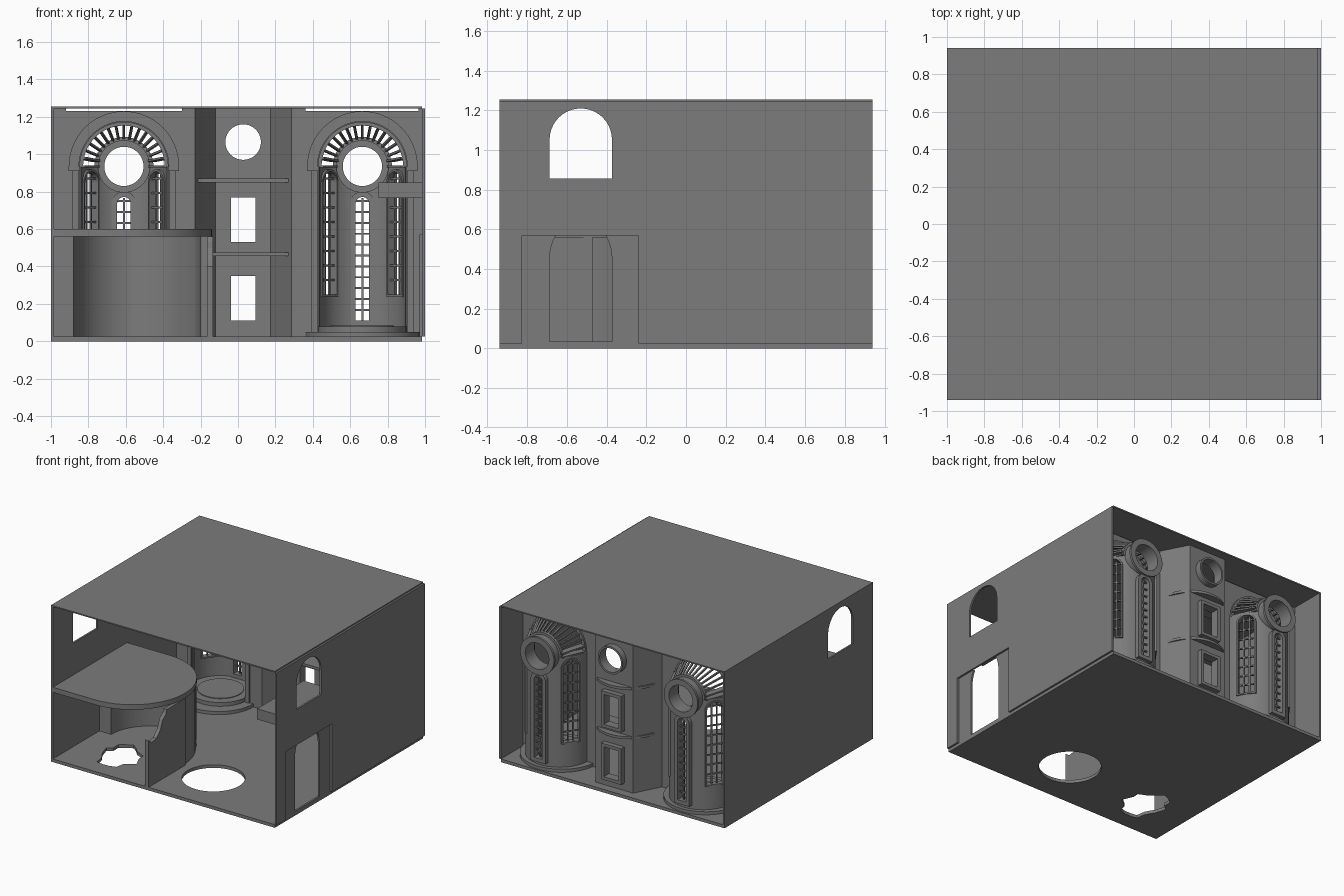
import bpy, bmesh, math, random
from math import sin, cos, pi
from mathutils import Matrix, Vector

cube = bpy.data.objects.get("Cube")
if cube:
    bpy.data.objects.remove(cube)

stone = bpy.data.materials.new("grey stone")
stone.use_nodes = True
GREY = (0.2, 0.2, 0.2, 1)
stone.diffuse_color = GREY
stone.node_tree.nodes["Principled BSDF"].inputs["Base Color"].default_value = GREY

PLANES = {"xy": lambda a, b, d: (a, b, d),
          "xz": lambda a, b, d: (a, d, b),
          "yz": lambda a, b, d: (d, a, b)}
I = Matrix.Identity(4)


def finish(name, bm, M=I, smooth=False):
    bm.transform(M)
    bmesh.ops.recalc_face_normals(bm, faces=bm.faces)
    me = bpy.data.meshes.new(name)
    bm.to_mesh(me)
    bm.free()
    me.materials.append(stone)
    ob = bpy.data.objects.new(name, me)
    bpy.context.collection.objects.link(ob)
    if smooth:
        activate(ob)
        bpy.ops.object.shade_smooth_by_angle(angle=math.radians(30))
    return ob


def activate(ob):
    bpy.ops.object.select_all(action="DESELECT")
    bpy.context.view_layer.objects.active = ob
    ob.select_set(True)


def prism(name, pts, lo, hi, plane="xy", M=I, smooth=False):
    """Extrude a closed outline between two depths."""
    bm, f = bmesh.new(), PLANES[plane]
    low = [bm.verts.new(f(a, b, lo)) for a, b in pts]
    top = [bm.verts.new(f(a, b, hi)) for a, b in pts]
    bm.faces.new(low)
    bm.faces.new(top)
    for i in range(len(pts)):
        j = (i + 1) % len(pts)
        bm.faces.new((low[i], low[j], top[j], top[i]))
    return finish(name, bm, M, smooth)


def frame(name, outer, inner, lo, hi, M=I, closed=True):
    """Band between two outlines in the xz plane, given depth along y."""
    bm = bmesh.new()
    loops = [[bm.verts.new((a, d, b)) for a, b in pts]
             for pts, d in ((outer, lo), (outer, hi), (inner, hi), (inner, lo))]
    n = len(outer)
    for i in range(n if closed else n - 1):
        j = (i + 1) % n
        for k in range(4):
            p, q = loops[k], loops[(k + 1) % 4]
            bm.faces.new((p[i], p[j], q[j], q[i]))
    if not closed:
        for i in (0, n - 1):
            bm.faces.new([l[i] for l in loops])
    return finish(name, bm, M, True)


def rect(a0, a1, b0, b1):
    return [(a0, b0), (a1, b0), (a1, b1), (a0, b1)]


def arc(cx, cy, rx, ry, start, end, n):
    return [(cx + rx * cos(start + (end - start) * i / n),
             cy + ry * sin(start + (end - start) * i / n)) for i in range(n + 1)]


def circle(cx, cy, r, n=40):
    return arc(cx, cy, r, r, 0, 2 * pi, n)[:-1]


def arch(c, half, base, spring, rise=None):
    return [(c - half, base), (c + half, base)] + arc(c, spring, half, rise or half, 0, pi, 20)


def cut(ob, *cutters):
    activate(ob)
    for c in cutters:
        c.hide_render = True
        m = ob.modifiers.new("opening", "BOOLEAN")
        m.object, m.operation, m.solver = c, "DIFFERENCE", "EXACT"
        bpy.ops.object.modifier_apply(modifier=m.name)
        bpy.data.objects.remove(c)


def beam(name, a, b, w):
    """Square bar between two points."""
    a, b = Vector(a), Vector(b)
    bm = bmesh.new()
    bmesh.ops.create_cube(bm, size=1, matrix=Matrix.Diagonal((w, 0.012, (b - a).length, 1)))
    M = Matrix.Translation((a + b) / 2) @ (b - a).to_track_quat("Z", "Y").to_matrix().to_4x4()
    return finish(name, bm, M)


BASE, TOP, EDGE, INNER = 0.025, 1.245, 0.94, 0.985

# Floor with a round well and a broken hole, and the roof
random.seed(4)
jagged = []
for i in range(22):
    r, t = random.uniform(0.13, 0.21), 2 * pi * i / 22
    jagged.append((-0.61 + r * cos(t), -0.61 + r * sin(t)))
floor = prism("floor", rect(-1, INNER, -EDGE, EDGE), 0, BASE)
cut(floor, prism("well_cutter", circle(0.16, -0.54, 0.23, 48), -1, 1),
    prism("hole_cutter", jagged, -1, 1))
prism("roof", rect(-1, INNER, -EDGE, EDGE), TOP, TOP + 0.01)

# Side walls with arched windows; the left one has a recessed doorway
side_window = arch(-0.53, 0.157, 0.855, 1.052)
for side, lo, hi in (("right", -1, -INNER), ("left", INNER, 1)):
    wall = prism(side + "_wall", rect(-EDGE, EDGE, BASE, TOP), lo, hi, "yz")
    cut(wall, prism("window_cutter", side_window, lo - 1, hi + 0.5, "yz"))
cut(wall, prism("door_cutter", rect(-0.825, -0.24, -0.1, 0.57), 0.9, 1.1, "yz"))
panel = prism("door_panel", rect(-0.825, -0.24, 0, 0.57), 0.97, INNER, "yz")
cut(panel, prism("door_cutter", arch(-0.53, 0.157, 0.035, 0.45, 0.2), 0.9, 1.1, "yz"))
prism("window_ledge", rect(0.75, INNER, -0.83, -0.24), 0.765, 0.85)

# Gallery: rounded slab on a curved wall with a broken front end
prism("gallery_slab", [(-1, -EDGE)] + arc(-0.61, -0.47, 0.47, 0.47, -pi / 2, pi / 2, 40)
      + [(-1, 0)], 0.56, 0.6, smooth=True)
prism("gallery_wall", [(-1, -0.01)] + arc(-0.61, -0.47, 0.46, 0.46, pi / 2, 0, 20)
      + [(-0.2, -0.47)] + arc(-0.54, -0.35, 0.34, 0.34, 0, pi, 30) + [(-1, -0.35)],
      BASE, 0.56, smooth=True)
prism("broken_wall", [(-EDGE, BASE), (-EDGE, 0.4), (-0.9, 0.37), (-0.84, 0.38), (-0.79, 0.43),
      (-0.76, 0.5), (-0.72, 0.53), (-0.71, 0.56), (-0.47, 0.56), (-0.47, BASE)],
      -0.165, -0.135, "yz")

# Central bay: three-sided niche with windows and curved ledges
MID, FRONT, BACK = 0.0275, 0.63, 0.66
niche = prism("central_niche", [(-0.3, FRONT), (-0.23, FRONT), (-0.12, 0.84), (0.175, 0.84),
              (0.285, FRONT), (0.36, FRONT), (0.36, BACK), (0.305, BACK), (0.195, 0.87),
              (-0.14, 0.87), (-0.25, BACK), (-0.3, BACK)], BASE, TOP)
for z in (0.11, 0.53):
    hole = rect(MID - 0.065, MID + 0.065, z, z + 0.24)
    rim = rect(MID - 0.09, MID + 0.09, z - 0.025, z + 0.265)
    cut(niche, prism("window_cutter", hole, 0.5, 1, "xz"))
    frame("central_window_frame", rim, hole, 0.85, 0.91)
cut(niche, prism("round_cutter", circle(MID, 1.065, 0.095), 0.5, 1, "xz"))
frame("central_round_frame", circle(MID, 1.065, 0.11), circle(MID, 1.065, 0.095), 0.85, 0.92)
for z in (0.455, 0.85):
    prism("central_ledge", arc(MID, BACK, 0.255, 0.265, 0, pi, 32), z, z + 0.02, smooth=True)
prism("right_end_pier", rect(-INNER, -0.92, FRONT, BACK), BASE, TOP)
prism("left_end_pier", rect(0.965, INNER, FRONT, BACK), BASE, TOP)

# Window with an arched frame and glazing bars, facing +y before being placed
def glazing(name, M, half, base, spring, rim, depth, rows, cols):
    inner = arch(0, half, base, spring)
    frame(name + "_frame", arch(0, half + rim, base - rim, spring), inner, *depth, M)
    y0 = sum(depth) / 2
    for i in range(1, rows + 1):
        z = base + (spring + half * 0.4 - base) * i / rows
        prism(name + "_bar", rect(-half, half, z - 0.005, z + 0.005), y0 - 0.006, y0 + 0.006, "xz", M)
    for i in range(1, cols):
        x = half * (2 * i / cols - 1)
        prism(name + "_mullion", rect(x - 0.005, x + 0.005, base, spring + half * 0.85),
              y0 - 0.006, y0 + 0.006, "xz", M)


# Two matching apses
SPRING, R = 0.935, 0.235
for cx in (MID - 0.6375, MID + 0.6375):
    spot = Matrix.Translation((cx, 0.65, 0))
    opening = arc(0, SPRING, R, R, 0, pi, 32)
    prism("apse_front_wall", [(R, BASE)] + opening + [(-R, BASE), (-0.31, BASE), (-0.31, 1.23),
          (0.31, 1.23), (0.31, BASE)], -0.02, 0.01, "xz", spot)
    frame("archivolt", arc(0, SPRING, 0.295, 0.295, 0, pi, 32), arc(0, SPRING, 0.24, 0.24, 0, pi, 32),
          -0.035, -0.02, spot, False)
    for s in (-1, 1):
        a, b = sorted((s * 0.24, s * 0.275))
        prism("pilaster", rect(a, b, BASE, SPRING - 0.015), -0.032, -0.02, "xz", spot)
        a, b = sorted((s * 0.235, s * 0.295))
        prism("capital", rect(a, b, SPRING - 0.025, SPRING), -0.042, -0.02, "xz", spot)
        # Scroll ornament in the spandrel
        for k, (sx, sz) in enumerate(((0.275, 1.2), (0.225, 1.215))):
            pts = [(cx + s * (sx + 0.007 * t * cos(1.6 * t + k)), FRONT,
                    sz - 0.012 - 0.007 * t * sin(1.6 * t + k)) for t in (i / 4 for i in range(14))]
            for p, q in zip(pts, pts[1:]):
                beam("scroll", p, q, 0.007)

    # Curved wall, openings and windows
    wall = prism("apse_wall", arc(0, 0, R + 0.015, R + 0.015, 0, pi, 40)
                 + arc(0, 0, R - 0.005, R - 0.005, pi, 0, 40), BASE, SPRING, "xy", spot, True)
    cut(wall, prism("round_cutter", circle(0, SPRING, 0.11), 0.1, 0.4, "xz", spot))
    for a, half, base, spring in ((0, 0.036, 0.11, 0.735), (-0.95, 0.062, 0.25, 0.845),
                                  (0.95, 0.062, 0.25, 0.845)):
        M = spot @ Matrix.Rotation(-a, 4, "Z")
        cut(wall, prism("window_cutter", arch(0, half, base, spring), 0.1, 0.4, "xz", M))
        if a:
            glazing("side_window", M, half, base, spring, 0.012, (0.21, 0.255), 8, 3)
        else:
            glazing("tall_window", M, half, base, spring, 0.03, (0.215, 0.275), 11, 2)
    frame("round_window", circle(0, SPRING, 0.14), circle(0, SPRING, 0.105), 0.17, 0.27, spot)
    frame("round_window_rim", circle(0, SPRING, 0.15), circle(0, SPRING, 0.105), 0.27, 0.288, spot)

    # Fan light: ribs from the round window out to the arch
    for r0, r1, y in ((0.135, 0.158, 0.185), (0.218, 0.245, 0.0)):
        frame("fan_ring", arc(0, SPRING, r1, r1, 0, pi, 32), arc(0, SPRING, r0, r0, 0, pi, 32),
              y, y + 0.025, spot, False)
    for i in range(17):
        t = pi * i / 16
        p, q = [(cx + r * cos(t), 0.65 + y, SPRING + r * sin(t)) for r, y in ((0.148, 0.195), (0.23, 0.01))]
        beam("fan_rib", p, q, 0.05 if i in (0, 1, 15, 16) else 0.013)

    # Round steps
    prism("lower_step", circle(cx, 0.625, 0.305, 48), BASE, 0.05, smooth=True)
    prism("upper_step", circle(cx, 0.65, 0.235, 48), 0.05, 0.08, smooth=True)
    prism("dais", circle(cx, 0.65, 0.17, 48), 0.08, 0.085, smooth=True)
